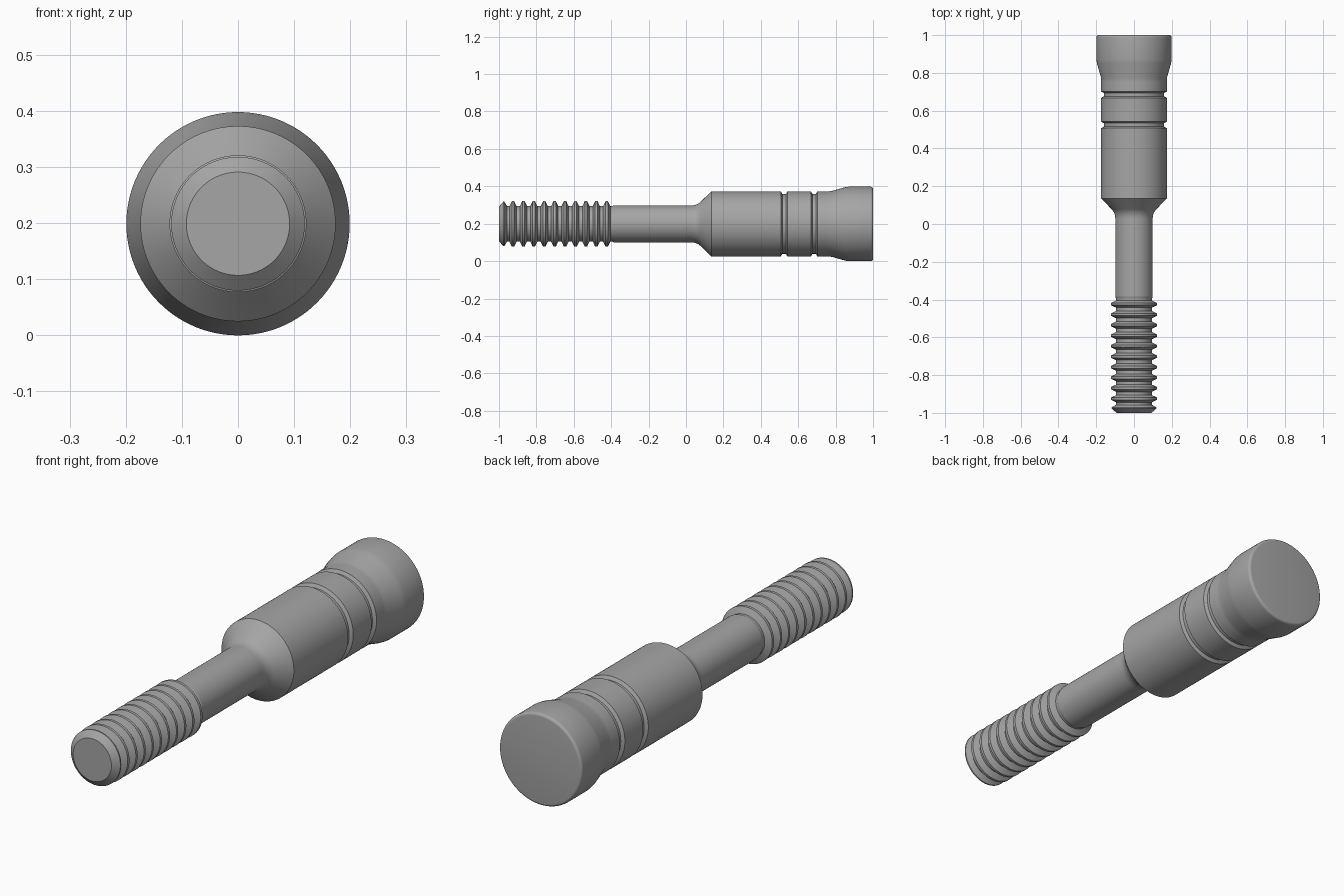
import bpy, bmesh, math

SIDES = 96
AXIS_Z = 0.199

old = bpy.data.objects.get("Cube")
if old:
    bpy.data.objects.remove(old, do_unlink=True)

steel = bpy.data.materials.new("grey steel")
steel.use_nodes = True
GREY = (0.38, 0.38, 0.38, 1)
steel.diffuse_color = GREY
steel.node_tree.nodes["Principled BSDF"].inputs["Base Color"].default_value = GREY


def lathe(name, profile):
    """Revolve (y, radius) points around the long axis; radius 0 closes an end."""
    bm = bmesh.new()
    verts = [bm.verts.new((r, y, AXIS_Z)) for y, r in profile]
    edges = [bm.edges.new(pair) for pair in zip(verts, verts[1:])]
    bmesh.ops.spin(bm, geom=verts + edges, cent=(0, 0, AXIS_Z), axis=(0, 1, 0),
                   angle=math.tau, steps=SIDES, use_merge=True)
    bmesh.ops.remove_doubles(bm, verts=bm.verts, dist=0.0001)
    # Point every face away from the profile's solid side
    bmesh.ops.recalc_face_normals(bm, faces=bm.faces)
    side = max(bm.faces, key=lambda f: f.calc_area() * (1 - abs(f.normal.y)))
    out = side.calc_center_median()
    if side.normal.x * out.x + side.normal.z * (out.z - AXIS_Z) < 0:
        bmesh.ops.reverse_faces(bm, faces=bm.faces)
    mesh = bpy.data.meshes.new(name)
    bm.to_mesh(mesh)
    bm.free()
    mesh.materials.append(steel)
    obj = bpy.data.objects.new(name, mesh)
    bpy.context.collection.objects.link(obj)
    bpy.ops.object.select_all(action='DESELECT')
    obj.select_set(True)
    bpy.context.view_layer.objects.active = obj
    bpy.ops.object.shade_smooth_by_angle(angle=math.radians(25))
    return obj


def groove(start, end, outer, inner):
    """Channel with sloped walls."""
    lip = 0.008
    return [(start, outer), (start + lip, inner), (end - lip, inner), (end, outer)]


# Threaded end: chamfered tip followed by ten evenly spaced ridges
ROOT, CREST, PITCH = 0.095, 0.122, 0.0557
thread = [(-1, 0), (-1, 0.092), (-0.977, 0.119), (-0.971, 0.119), (-0.957, ROOT)]
for i in range(10):
    y = -0.925 + i * PITCH
    thread += [(y - 0.019, ROOT), (y - 0.006, CREST), (y + 0.006, CREST), (y + 0.019, ROOT)]
thread += [(-0.395, ROOT), (-0.385, 0.099)]
lathe("threaded_end", thread)

# Plain shank
SHANK, BODY, HEAD = 0.099, 0.174, 0.199
lathe("shank", [(-0.385, SHANK), (0.03, SHANK)])

# Main body: curved fillet, cone, then a cylinder with two grooves
bend = 0.07
body = []
for i in range(9):
    a = math.radians(45 * i / 8)
    body.append((0.03 + bend * math.sin(a), SHANK + bend * (1 - math.cos(a))))
body.append((0.135, BODY))
body += groove(0.507, 0.542, BODY, 0.16)
body += groove(0.668, 0.702, BODY, 0.16)
body.append((0.76, BODY))
lathe("body", body)

# Flared head with a rounded rear rim and a flat end
head = [(0.76, BODY), (0.78, 0.176), (0.85, 0.196), (0.87, HEAD)]
rim = 0.012
for i in range(6):
    a = math.radians(90 * i / 5)
    head.append((1 - rim + rim * math.sin(a), HEAD - rim + rim * math.cos(a)))
head.append((1, 0))
lathe("head", head)
